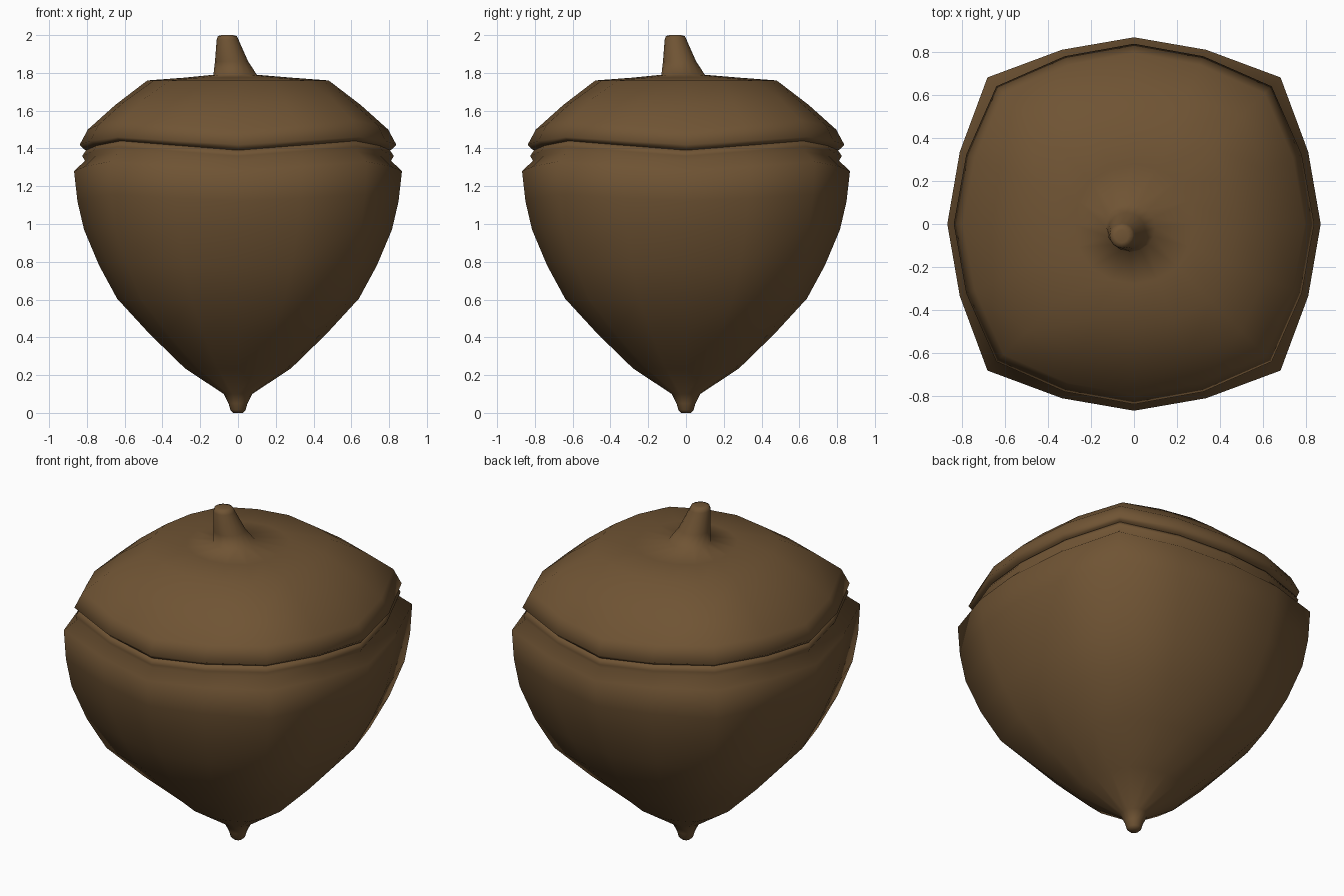
import bpy
import bmesh
from math import cos, sin, pi

cube = bpy.data.objects.get("Cube")
if cube:
    bpy.data.objects.remove(cube, do_unlink=True)

brown = bpy.data.materials.new("acorn brown")
brown.use_nodes = True
color = (0.16, 0.088, 0.034, 1)
brown.diffuse_color = color
shader = next(n for n in brown.node_tree.nodes if n.type == "BSDF_PRINCIPLED")
shader.inputs["Base Color"].default_value = color
shader.inputs["Roughness"].default_value = 0.8

SIDES = 16


def ring(bm, radius, z, corner=1.0, lift=0.0, shift=0.0):
    """Squarish ring: corner scales the diagonals, lift raises them."""
    verts = []
    between = (1 + corner) / 2 * cos(pi / 8) * (1.08 - 0.4 * (corner - 1))
    for j in range(SIDES):
        step = (0, 1, 2, 1)[j % 4]
        r = radius * (1, between, corner)[step]
        a = 2 * pi * j / SIDES
        verts.append(bm.verts.new((r * cos(a) + shift, r * sin(a) + shift,
                                   z + lift * step / 2)))
    return verts


def loft(name, profile):
    """Skin a stack of rings into one smooth closed part."""
    bm = bmesh.new()
    rings = [ring(bm, *row) for row in profile]
    for low, high in zip(rings, rings[1:]):
        for j in range(SIDES):
            k = (j + 1) % SIDES
            bm.faces.new((low[j], low[k], high[k], high[j]))
    bm.faces.new(rings[0][::-1])
    bm.faces.new(rings[-1])
    bmesh.ops.recalc_face_normals(bm, faces=bm.faces)
    for face in bm.faces:
        face.smooth = True
    mesh = bpy.data.meshes.new(name)
    bm.to_mesh(mesh)
    bm.free()
    mesh.materials.append(brown)
    obj = bpy.data.objects.new(name, mesh)
    bpy.context.collection.objects.link(obj)
    return obj


# Nut: pointed tip, swelling body, shoulder and the bead under the cap
loft("nut", [
    (0.025, 0.0),
    (0.04, 0.015),
    (0.05, 0.05),
    (0.075, 0.10),
    (0.28, 0.235, 1.06),
    (0.47, 0.42, 1.12),
    (0.64, 0.605, 1.14),
    (0.735, 0.78, 1.14, 0.01),
    (0.815, 0.97, 1.13, 0.02),
    (0.85, 1.12, 1.12, 0.035),
    (0.868, 1.28, 1.11, 0.05),
    (0.81, 1.335, 1.10, 0.05),
    (0.825, 1.36, 1.09, 0.05),
    (0.805, 1.39, 1.09, 0.05),
])

# Cap: rolled rim, sloped sides, flat crown that flares into a leaning stem
loft("cap_and_stem", [
    (0.78, 1.38, 1.09, 0.05),
    (0.815, 1.395, 1.09, 0.05),
    (0.838, 1.42, 1.08, 0.04),
    (0.795, 1.50, 1.08, 0.05),
    (0.65, 1.63, 1.09, 0.03),
    (0.48, 1.76, 1.06),
    (0.28, 1.775, 1.02),
    (0.115, 1.79, 1.0, 0.0, -0.015),
    (0.088, 1.86, 1.0, 0.0, -0.034),
    (0.058, 1.975, 1.0, 0.0, -0.055),
    (0.05, 1.995, 1.0, 0.0, -0.056),
    (0.03, 2.0, 1.0, 0.0, -0.057),
])
